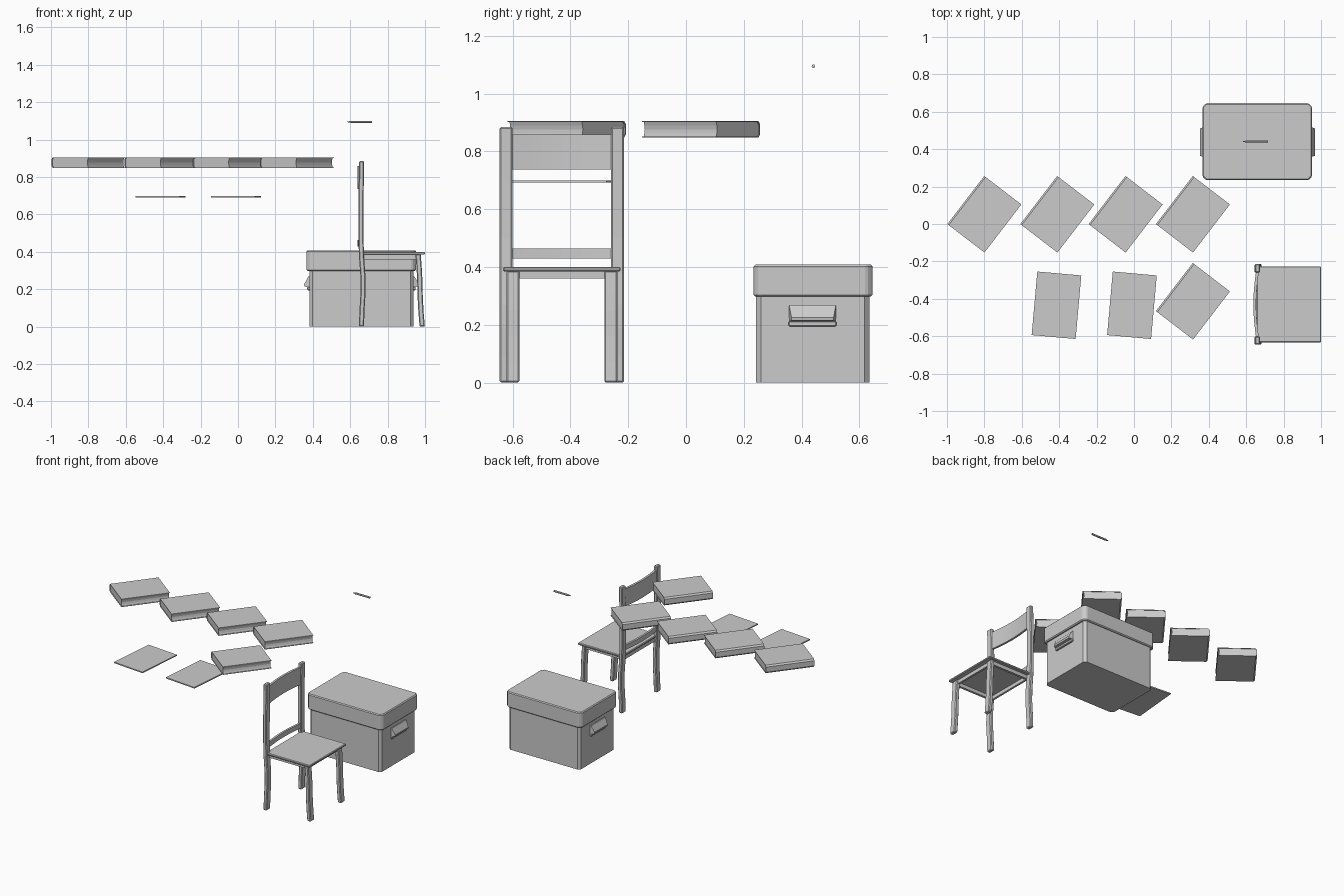
import bpy, bmesh
from math import radians, sin, pi
from mathutils import Matrix

if "Cube" in bpy.data.objects:
    bpy.data.objects.remove(bpy.data.objects["Cube"])

AXES = {'X': lambda a, b, d: (d, a, b),
        'Y': lambda a, b, d: (a, d, b),
        'Z': lambda a, b, d: (a, b, d)}


def prism(name, pts, lo, hi, axis, bevel=0, matrix=None, taper=0, smooth=False):
    """Extrude a 2D outline along an axis; taper is unused unless set by handles."""
    f = AXES[axis]
    bm = bmesh.new()
    rings = [[bm.verts.new(f(a, b, d)) for a, b in pts] for d in (lo, hi)]
    n = len(pts)
    bm.faces.new(rings[0])
    bm.faces.new(rings[1])
    for i in range(n):
        j = (i + 1) % n
        bm.faces.new((rings[0][i], rings[0][j], rings[1][j], rings[1][i]))
    bmesh.ops.recalc_face_normals(bm, faces=bm.faces)
    me = bpy.data.meshes.new(name)
    bm.to_mesh(me)
    bm.free()
    ob = bpy.data.objects.new(name, me)
    bpy.context.collection.objects.link(ob)
    if matrix:
        ob.matrix_world = matrix
    if bevel:
        m = ob.modifiers.new("Bevel", 'BEVEL')
        m.width, m.segments = bevel, 1
        m.limit_method, m.angle_limit = 'ANGLE', radians(40)
    return ob


def octagon(x0, x1, y0, y1, c):
    return [(x0 + c, y0), (x1 - c, y0), (x1, y0 + c), (x1, y1 - c),
            (x1 - c, y1), (x0 + c, y1), (x0, y1 - c), (x0, y0 + c)]


def rect(a0, a1, b0, b1):
    return [(a0, b0), (a1, b0), (a1, b1), (a0, b1)]


# Storage box: body, overhanging lid, folded handles on both ends
prism("box_body", octagon(.382, .938, .243, .635, .017), 0, .38, 'Z')
prism("box_lid", octagon(.366, .952, .234, .646, .02), .298, .408, 'Z', .006)
BX = .66
for side, name in ((-1, "left"), (1, "right")):
    w = lambda d: BX + side * (.278 + d)
    hood = prism("box_handle_" + name,
                 [(w(-.004), .268), (w(.006), .268), (w(.029), .226),
                  (w(.027), .215), (w(.008), .212), (w(-.004), .212)],
                 .357, .519, 'Y')
    for v in hood.data.vertices:                      # narrower at the outside
        if abs(v.co.x - BX) > .30:
            v.co.y = .438 + (v.co.y - .438) * .9
    prism("box_handle_lip_" + name, rect(w(-.004), w(.012), .194, .213), .355, .521, 'Y', .004)


# Chair: swept legs, seat, aprons and curved back rails
def sway(path, width):
    return [(x - width / 2, z) for x, z in path] + [(x + width / 2, z) for x, z in reversed(path)]


back = [(.660, 0), (.663, .09), (.669, .19), (.668, .27), (.660, .38), (.657, .50), (.658, .70), (.661, .885)]
front = [(.985, 0), (.979, .07), (.974, .16), (.972, .25), (.968, .32), (.963, .387)]
CY = -.43
for s, name in ((-1, "near"), (1, "far")):
    a, b = sorted((CY + s * .171, CY + s * .215))
    prism("back_post_" + name, sway(back, .027), a, b, 'Y', .005)
    a, b = sorted((CY + s * .147, CY + s * .192))
    prism("front_leg_" + name, sway(front, .028), a, b, 'Y', .005)
    a, b = sorted((CY + s * .165, CY + s * .181))
    prism("side_apron_" + name, rect(.668, .96, .36, .388), a, b, 'Y')
prism("front_apron", rect(.955, .969, .36, .388), CY - .16, CY + .16, 'Y')
prism("rear_apron", rect(.66, .674, .36, .388), CY - .17, CY + .17, 'Y')
prism("seat", rect(.655, 1.0, CY - .203, CY + .203), .385, .400, 'Z', .004)


def bow(depth, thick):
    arc = [(.652 - depth * sin(pi * i / 10), CY - .175 + .035 * i) for i in range(11)]
    return arc + [(x + thick, y) for x, y in reversed(arc)]


prism("back_top_rail", bow(.014, .015), .737, .859, 'Z')
prism("back_lower_rail", bow(.012, .014), .43, .464, 'Z')

# Thick books: wrapped cover with chamfered spine, hollowed page edge
cover = [(.125, 0), (-.116, 0), (-.125, .010), (-.125, .046), (-.116, .056), (.125, .056),
         (.125, .053), (-.112, .053), (-.120, .045), (-.120, .011), (-.112, .003), (.125, .003)]
pages = [(-.121, .0105), (-.112, .0025), (.120, .0025), (.116, .015), (.114, .028),
         (.116, .041), (.120, .0535), (-.112, .0535), (-.121, .0455)]
spots = [(-.80, .052), (-.41, .052), (-.045, .052), (.315, .052), (.315, -.413)]
for i, (x, y) in enumerate(spots, 1):
    m = Matrix.Translation((x, y, .849)) @ Matrix.Rotation(radians(-37.5), 4, 'Z')
    prism(f"book_cover_{i}", cover, -.162, .162, 'Y', matrix=m)
    prism(f"book_pages_{i}", pages, -.158, .158, 'Y', matrix=m)

# Thin notebooks
for i, x in enumerate((-.4145, -.011), 1):
    m = Matrix.Translation((x, -.4345, .692)) @ Matrix.Rotation(radians(-5.1), 4, 'Z')
    prism(f"notebook_{i}", rect(-.118, .118, -.1705, .1705), 0, .008, 'Z', matrix=m)

# Pencil: hexagonal shaft with a sharpened tip
for name, r1, r2, x0, x1 in (("pencil_shaft", .0065, .0065, .605, .717),
                             ("pencil_tip", .0012, .0065, .583, .605)):
    bpy.ops.mesh.primitive_cone_add(vertices=6, radius1=r1, radius2=r2, depth=x1 - x0,
                                    location=((x0 + x1) / 2, .441, 1.095), rotation=(0, pi / 2, 0))
    bpy.context.object.name = name
